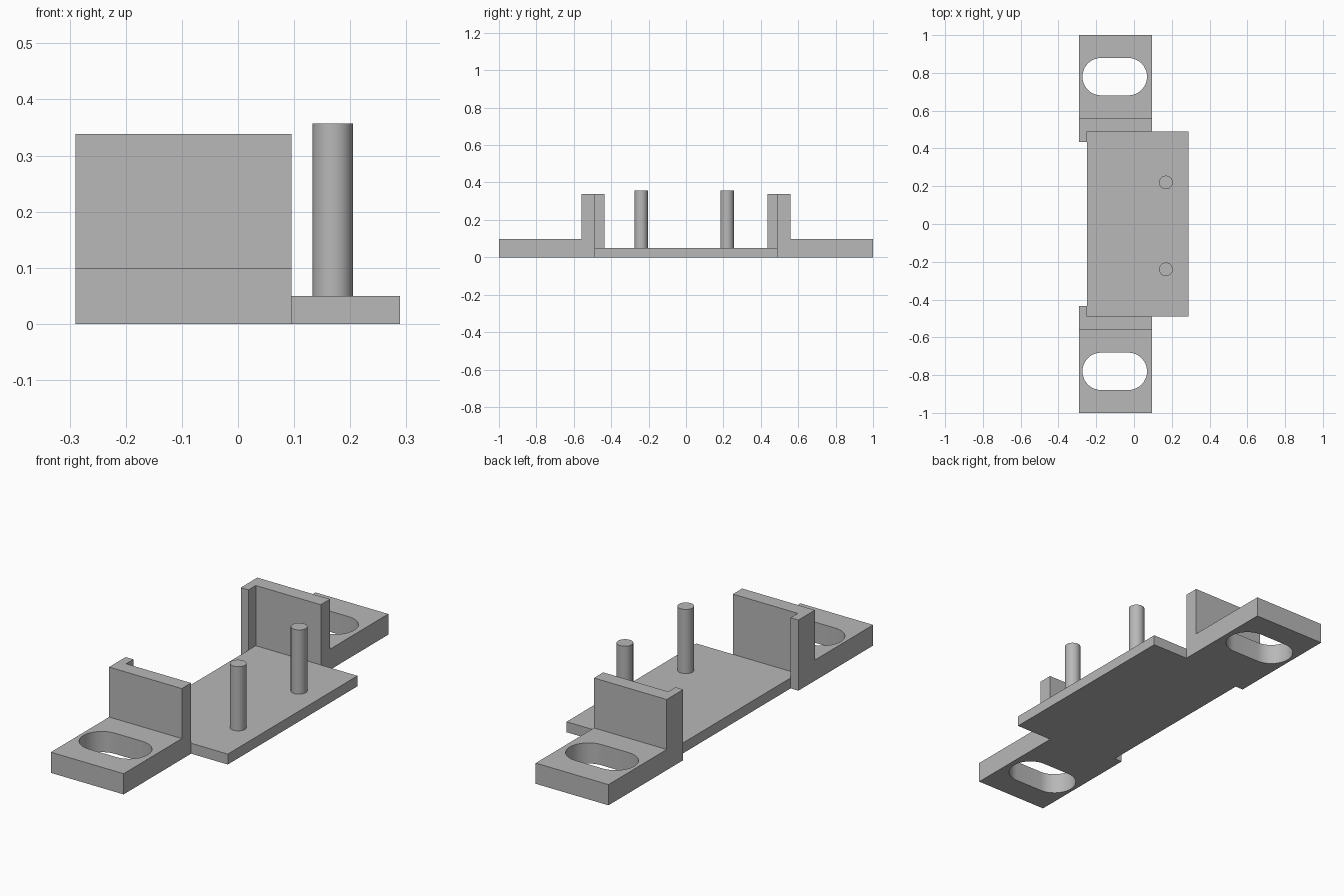
import bpy, bmesh, math
from mathutils import Vector

cube = bpy.data.objects.get("Cube")
if cube:
    bpy.data.objects.remove(cube, do_unlink=True)

# Single plain grey
grey = bpy.data.materials.new("plain_grey")
grey.use_nodes = True
colour = (0.48, 0.48, 0.48, 1)
grey.diffuse_color = colour
grey.node_tree.nodes["Principled BSDF"].inputs["Base Color"].default_value = colour


def prism(name, points, direction):
    """Sweep a flat outline along a direction into a closed solid."""
    bm = bmesh.new()
    face = bm.faces.new([bm.verts.new(p) for p in points])
    swept = bmesh.ops.extrude_face_region(bm, geom=[face])
    verts = [g for g in swept["geom"] if isinstance(g, bmesh.types.BMVert)]
    bmesh.ops.translate(bm, verts=verts, vec=Vector(direction))
    bmesh.ops.recalc_face_normals(bm, faces=bm.faces)
    mesh = bpy.data.meshes.new(name)
    bm.to_mesh(mesh)
    bm.free()
    mesh.materials.append(grey)
    obj = bpy.data.objects.new(name, mesh)
    bpy.context.collection.objects.link(obj)
    return obj


def box(name, x0, x1, y0, y1, z0, z1):
    outline = [(x0, y0, z0), (x1, y0, z0), (x1, y1, z0), (x0, y1, z0)]
    return prism(name, outline, (0, 0, z1 - z0))


def combine(target, helper, operation):
    mod = target.modifiers.new(operation.title(), "BOOLEAN")
    mod.operation = operation
    mod.solver = "EXACT"
    mod.object = helper
    bpy.context.view_layer.objects.active = target
    bpy.ops.object.modifier_apply(modifier=mod.name)
    bpy.data.objects.remove(helper, do_unlink=True)


def smooth(obj):
    bpy.ops.object.select_all(action="DESELECT")
    obj.select_set(True)
    bpy.context.view_layer.objects.active = obj
    bpy.ops.object.shade_smooth_by_angle(angle=math.radians(30))


LEFT, RIGHT = -0.29, 0.095
PLATE_TOP, FLANGE_TOP, WALL_TOP = 0.05, 0.099, 0.338
INNER, OUTER = 0.49, 0.56

# Thin base plate
box("base_plate", -0.249, 0.289, -INNER, INNER, 0, PLATE_TOP)

# End brackets: slotted flange, upright wall and corner lip
for name, side in (("front_bracket", -1), ("back_bracket", 1)):
    section = [(INNER, 0), (1, 0), (1, FLANGE_TOP), (OUTER, FLANGE_TOP),
               (OUTER, WALL_TOP), (INNER, WALL_TOP)]
    bracket = prism(name, [(LEFT, side * y, z) for y, z in section],
                    (RIGHT - LEFT, 0, 0))
    y0, y1 = sorted((side * 0.435, side * 0.525))
    combine(bracket, box("lip", LEFT, -0.249, y0, y1, 0, WALL_TOP), "UNION")

    # Rounded slot through the flange
    slot = []
    for end in (1, -1):
        for i in range(25):
            a = math.pi * (i / 24 - 0.5)
            slot.append((-0.102 + end * (0.072 + 0.099 * math.cos(a)),
                         side * 0.78 + end * 0.099 * math.sin(a), -0.1))
    combine(bracket, prism("slot_cutter", slot, (0, 0, 0.3)), "DIFFERENCE")
    smooth(bracket)

# Upright locating pins
for name, y in (("front_pin", -0.24), ("back_pin", 0.22)):
    ring = [(0.169 + 0.036 * math.cos(math.tau * i / 40),
             y + 0.036 * math.sin(math.tau * i / 40), PLATE_TOP) for i in range(40)]
    smooth(prism(name, ring, (0, 0, 0.357 - PLATE_TOP)))
